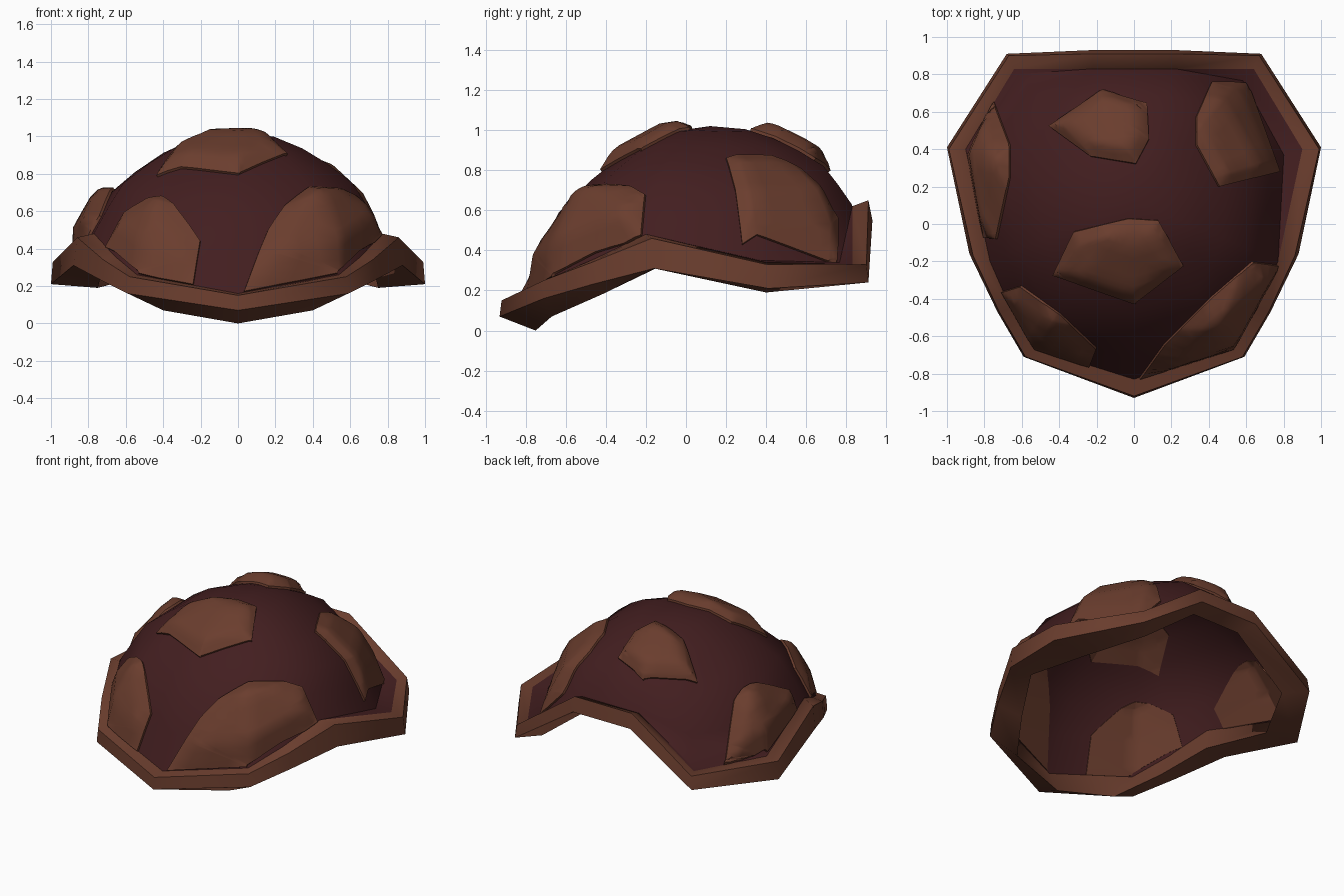
import bpy
import bmesh
from mathutils import Vector
from mathutils.geometry import intersect_point_line

default_cube = bpy.data.objects.get("Cube")
if default_cube:
    bpy.data.objects.remove(default_cube, do_unlink=True)


def make_material(name, colour):
    material = bpy.data.materials.new(name)
    material.use_nodes = True
    material.diffuse_color = colour
    shader = material.node_tree.nodes["Principled BSDF"]
    shader.inputs["Base Color"].default_value = colour
    shader.inputs["Roughness"].default_value = 0.9
    return material


brown = make_material("warm brown", (0.145, 0.047, 0.027, 1))
maroon = make_material("dark maroon", (0.055, 0.013, 0.014, 1))


def make_object(name, bm, material, angle):
    mesh = bpy.data.meshes.new(name)
    bm.to_mesh(mesh)
    obj = bpy.data.objects.new(name, mesh)
    bpy.context.collection.objects.link(obj)
    mesh.materials.append(material)
    bpy.ops.object.select_all(action="DESELECT")
    obj.select_set(True)
    bpy.context.view_layer.objects.active = obj
    bpy.ops.object.shade_smooth_by_angle(angle=angle)


def bridge(bm, ring_a, ring_b):
    count = len(ring_a)
    for i in range(count):
        j = (i + 1) % count
        bm.faces.new((ring_a[i], ring_a[j], ring_b[j], ring_b[i]))


# Rim stations from the front tip to the back, on one side:
# outer bottom, outer top, inner top, inner bottom
half_rim = [
    ((0, -.93, .07), (0, -.92, .15), (0, -.83, .16), (0, -.75, 0)),
    ((.59, -.71, .16), (.58, -.71, .25), (.54, -.66, .26), (.4, -.67, .07)),
    ((.73, -.47, .23), (.72, -.47, .34), (.66, -.45, .36), (.57, -.42, .18)),
    ((.88, -.16, .31), (.86, -.17, .46), (.77, -.2, .48), (.72, -.15, .31)),
    ((1, .41, .21), (.99, .4, .33), (.9, .4, .34), (.75, .4, .19)),
    ((.68, .91, .24), (.67, .9, .33), (.64, .83, .33), (.56, .78, .24)),
    ((.22, .93, .55), (.22, .91, .65), (.22, .83, .62), (.18, .8, .53)),
]
mirrored = [[(-x, y, z) for x, y, z in s] for s in reversed(half_rim[1:])]
stations = half_rim + mirrored

# How far the foot of the dome stands in from the rim; the left side dips more
foot = [.995] * len(stations)
foot[4], foot[5] = .89, .91
foot[-4], foot[-5] = .98, .96

# Rim: four edge loops bridged into a closed band
bm = bmesh.new()
loops = [[bm.verts.new(s[k]) for s in stations] for k in range(4)]
for k in range(4):
    bridge(bm, loops[k], loops[(k + 1) % 4])
bmesh.ops.recalc_face_normals(bm, faces=bm.faces)
make_object("rim", bm, brown, 0.9)
bm.free()

# Dome: shrinking rings that rise from the rim to the crown,
# each with its radius and its share of the drop
crown = Vector((0, 0.12, 1.02))
profile = [(1, 1), (.9, .74), (.8, .51), (.62, .31), (.45, .16), (.25, .04)]
dome = bmesh.new()
previous = [dome.verts.new(s[2]) for s in stations]
for radius, drop in profile:
    ring = []
    for station, inset in zip(stations, foot):
        base = Vector(station[2])
        point = crown.lerp(base, radius * inset)
        point.z = crown.z - (crown.z - base.z - 0.01) * drop
        ring.append(dome.verts.new(point))
    bridge(dome, previous, ring)
    previous = ring
top = dome.verts.new(crown)
for i, vert in enumerate(previous):
    dome.faces.new((vert, previous[(i + 1) % len(previous)], top))
bmesh.ops.triangulate(dome, faces=[f for f in dome.faces if len(f.verts) > 3])
bmesh.ops.recalc_face_normals(dome, faces=dome.faces)
if sum(f.normal.z for f in dome.faces) < 0:
    bmesh.ops.reverse_faces(dome, faces=dome.faces)
make_object("dome", dome, maroon, 1.0)

# Raised patches: swelling height and convex plan outline
patches = {
    "crown_front_patch": (.035, [(-.43, -.27), (-.32, -.04), (-.03, .03),
                                 (.13, .02), (.26, -.22), (0, -.42)]),
    "crown_back_patch": (.055, [(-.45, .52), (-.17, .71), (.07, .64),
                                (.08, .45), (.01, .32), (-.23, .36)]),
    "back_left_patch": (.02, [(.41, .75), (.6, .75), (.77, .28), (.45, .2),
                              (.33, .42), (.33, .57)]),
    "right_side_patch": (.06, [(-.75, .66), (-.66, .42), (-.66, .25),
                               (-.73, -.08), (-.8, -.07), (-.88, .37)]),
    "front_right_patch": (.03, [(-.2, -.66), (-.39, -.48), (-.6, -.33),
                                (-.7, -.36), (-.53, -.66), (-.24, -.76)]),
    "front_left_patch": (.06, [(.03, -.82), (.16, -.64), (.41, -.39),
                               (.63, -.2), (.77, -.22), (.53, -.66)]),
}
for name, (swell, outline) in patches.items():
    # Cut the outline out of a copy of the dome
    bm = dome.copy()
    corners = [Vector((x, y, 0)) for x, y in outline]
    sides = list(zip(corners, corners[1:] + corners[:1]))
    centre = sum(corners, Vector()) / len(corners)
    for a, b in sides:
        normal = (b - a).cross(Vector((0, 0, 1)))
        if normal.dot(centre - a) > 0:
            normal.negate()
        bmesh.ops.bisect_plane(bm, geom=bm.verts[:] + bm.edges[:] + bm.faces[:],
                               plane_co=a, plane_no=normal, clear_outer=True)
    bmesh.ops.triangulate(bm, faces=bm.faces)
    bmesh.ops.subdivide_edges(bm, edges=bm.edges, cuts=3, use_grid_fill=True)
    bm.normal_update()

    # Lift an outer skin that swells away from the outline
    outward = {v: v.normal.copy() for v in bm.verts}
    inner = list(outward)
    lifts = {}
    for v in inner:
        flat = Vector((v.co.x, v.co.y, 0))
        gap = min((flat - intersect_point_line(flat, a, b)[0]).length
                  for a, b in sides)
        lifts[v.co.copy().freeze()] = (outward[v], 0.014 + swell * min(1, gap / 0.06))
    result = bmesh.ops.extrude_face_region(bm, geom=bm.faces[:],
                                           use_keep_orig=True)
    for v in result["geom"]:
        if isinstance(v, bmesh.types.BMVert):
            direction, height = lifts[v.co.copy().freeze()]
            v.co += direction * height
    for v in inner:
        v.co -= outward[v] * 0.006
    bmesh.ops.recalc_face_normals(bm, faces=bm.faces)
    make_object(name, bm, brown, 0.8)
    bm.free()
dome.free()
